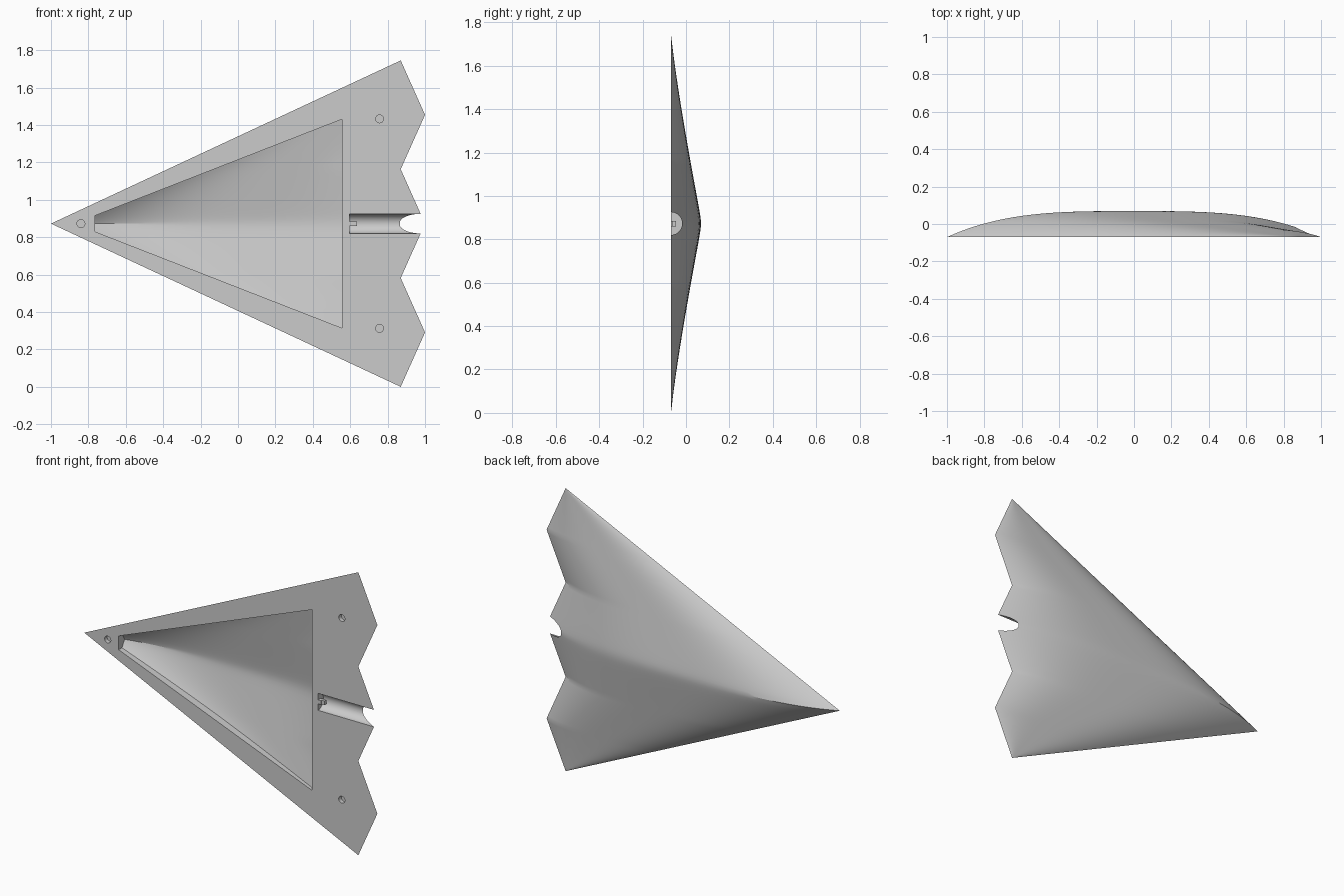
import bpy, bmesh
from math import radians, hypot, cos, pi

MID, HALF, FLAT = 0.8725, 0.8725, -0.07   # centre height, half span, flat face

if "Cube" in bpy.data.objects:
    bpy.data.objects.remove(bpy.data.objects["Cube"])

grey = bpy.data.materials.new("plain grey")
grey.use_nodes = True
grey.diffuse_color = (0.6, 0.6, 0.6, 1)
grey.node_tree.nodes["Principled BSDF"].inputs["Base Color"].default_value = (0.6, 0.6, 0.6, 1)


def leading(d):
    return -1 + 1.87 * d / HALF


def trailing(d):
    # zigzag rear edge, one third of the half span per leg
    k = 3 * d / HALF
    return 1 - 0.13 * (k if k < 1 else 2 - k if k < 2 else k - 2)


def thickness(s, d):
    # lens section along the chord, thinning towards the wing tip
    u = max(1 - (hypot(d, 0.03) - 0.02) / HALF, 0)
    return 0.141 * u ** 1.2 * (1 - abs(2 * s - 1) ** 3.3)


def add_object(name, bm):
    bmesh.ops.recalc_face_normals(bm, faces=bm.faces)
    mesh = bpy.data.meshes.new(name)
    bm.to_mesh(mesh)
    bm.free()
    mesh.materials.append(grey)
    ob = bpy.data.objects.new(name, mesh)
    bpy.context.collection.objects.link(ob)
    return ob


def curved_solid(name, point, rows, cols, wall_to=None):
    """Grid surface, optionally with straight walls, closed by one flat cap."""
    bm = bmesh.new()
    grid = [[bm.verts.new(point(i / rows, j / cols)) for j in range(cols + 1)]
            for i in range(rows + 1)]
    for a, b in zip(grid, grid[1:]):
        for j in range(cols):
            bm.faces.new((a[j], a[j + 1], b[j + 1], b[j]))
    bmesh.ops.remove_doubles(bm, verts=bm.verts, dist=1e-5)
    rim = [e for e in bm.edges if e.is_boundary]
    if wall_to is not None:
        out = bmesh.ops.extrude_edge_only(bm, edges=rim)["geom"]
        for v in out:
            if isinstance(v, bmesh.types.BMVert):
                v.co.y = wall_to
        rim = [e for e in bm.edges if e.is_boundary]
    bmesh.ops.edgeloop_fill(bm, edges=rim)
    return add_object(name, bm)


def hull_point(i, j):
    z = 2 * i - 1
    d = abs(z) * HALF
    s = (1 - cos(pi * j)) / 2
    x = leading(d) + s * (trailing(d) - leading(d))
    y = FLAT if j in (0, 1) or abs(z) == 1 else FLAT + thickness(s, d)
    return x, y, MID + z * HALF


def cavity_point(i, j):
    x = -0.765 + 1.32 * j
    z = (2 * i - 1) * (0.0425 + 0.515 * j)
    d = abs(z)
    s = (x - leading(d)) / (trailing(d) - leading(d))
    return x, FLAT + max(thickness(s, d) - 0.025, 0.004), MID + z


def cylinder(name, centre, radius, length, rotation):
    # side count keeps every corner off the flat face
    bpy.ops.mesh.primitive_cylinder_add(vertices=50, radius=radius, depth=length,
                                        location=centre, rotation=rotation)
    ob = bpy.context.object
    ob.name = name
    ob.data.materials.append(grey)
    return ob


# Domed delta shell, with cutters for the rear groove and the hollow
shell = curved_solid("delta_shell", hull_point, 96, 44)
cutters = [cylinder("groove_cutter", (0.895, FLAT, MID), 0.0525, 0.6, (0, pi / 2, 0)),
           curved_solid("cavity_cutter", cavity_point, 40, 40, wall_to=-0.12)]

# Three shallow peg holes
for x, z in ((-0.84, 0), (0.757, 0.56), (0.757, -0.56)):
    cutters.append(cylinder("peg_hole_cutter", (x, FLAT, MID + z), 0.021, 0.05, (pi / 2, 0, 0)))

for cutter in cutters:
    cutter.hide_render = True
    mod = shell.modifiers.new("cut", "BOOLEAN")
    mod.operation = "DIFFERENCE"
    mod.solver = "EXACT"
    mod.object = cutter
bpy.ops.object.select_all(action="DESELECT")
bpy.context.view_layer.objects.active = shell
shell.select_set(True)
for mod in list(shell.modifiers):
    bpy.ops.object.modifier_apply(modifier=mod.name)
for cutter in cutters:
    bpy.data.objects.remove(cutter)
bpy.ops.object.shade_smooth_by_angle(angle=radians(18))

# Small stepped key at the closed end of the groove
for x, length, depth in ((0.6, 0.03, 0.025), (0.625, 0.02, 0.018)):
    bpy.ops.mesh.primitive_cube_add(size=1, location=(x, FLAT + 0.025 - depth / 2, MID))
    key = bpy.context.object
    key.name = "groove_key"
    key.scale = (length, depth, 0.025)
    key.data.materials.append(grey)
